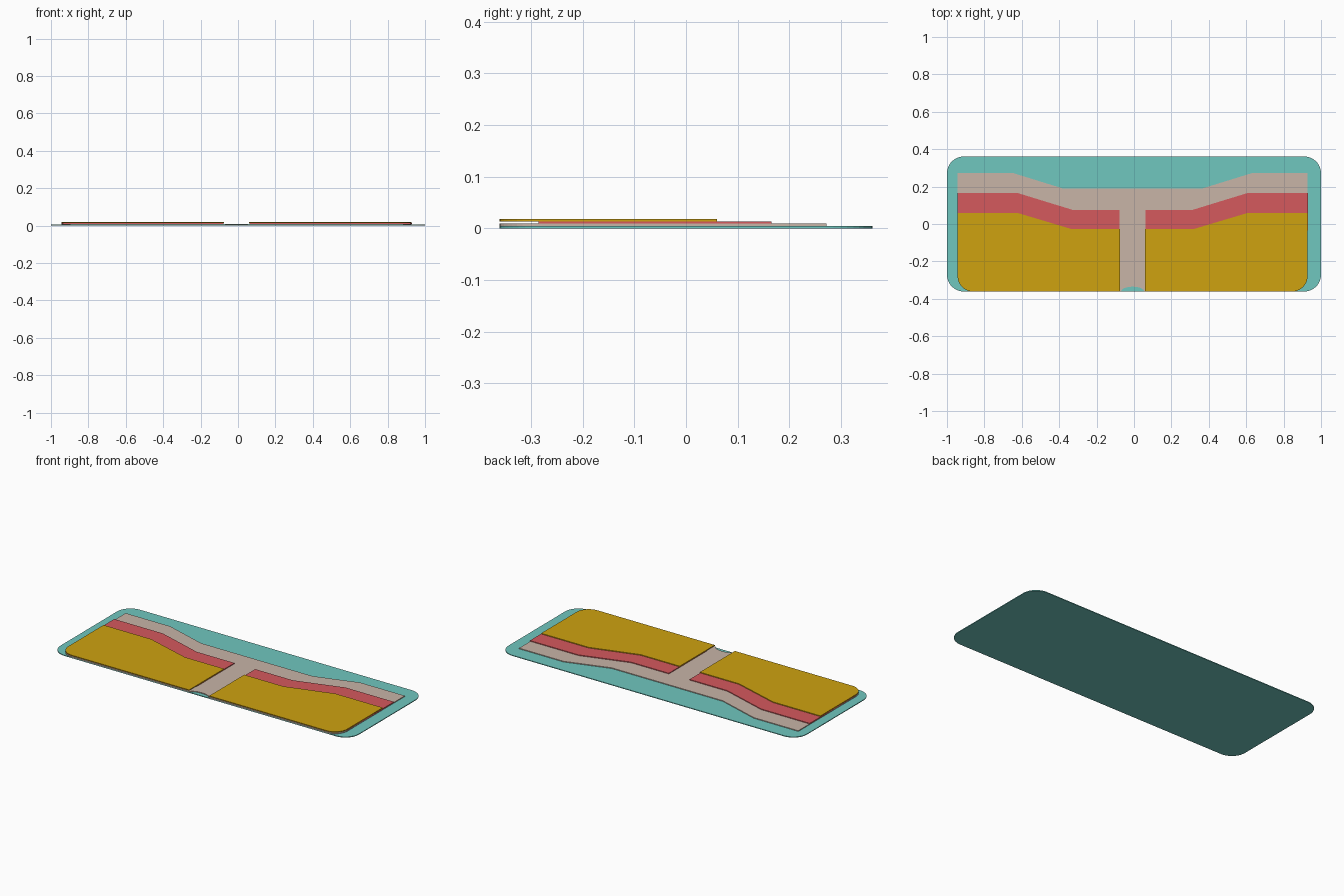
import bpy, bmesh, math

if "Cube" in bpy.data.objects:
    bpy.data.objects.remove(bpy.data.objects["Cube"])

T = 0.0045      # thickness of every layer
CX = -0.0075    # mirror axis of the inlaid layers


def material(name, rgb):
    m = bpy.data.materials.new(name)
    m.diffuse_color = (*rgb, 1)
    m.use_nodes = True
    m.node_tree.nodes["Principled BSDF"].inputs["Base Color"].default_value = m.diffuse_color
    return m


def arc(cx, cy, rx, ry, a0, a1, n=10):
    return [(cx + rx * math.cos(math.radians(a0 + (a1 - a0) * i / n)),
             cy + ry * math.sin(math.radians(a0 + (a1 - a0) * i / n)))
            for i in range(n + 1)]


def mirrored(pts):
    return [(2 * CX - x, y) for x, y in reversed(pts)]


def plate(name, outline, layer, mat):
    bm = bmesh.new()
    face = bm.faces.new([bm.verts.new((x, y, layer * T)) for x, y in outline])
    top = bmesh.ops.extrude_face_region(bm, geom=[face])["geom"]
    bmesh.ops.translate(bm, vec=(0, 0, T),
                        verts=[v for v in top if isinstance(v, bmesh.types.BMVert)])
    bmesh.ops.recalc_face_normals(bm, faces=bm.faces)
    me = bpy.data.meshes.new(name)
    bm.to_mesh(me)
    bm.free()
    ob = bpy.data.objects.new(name, me)
    me.materials.append(mat)
    bpy.context.collection.objects.link(ob)


teal = material("teal", (0.16, 0.57, 0.52))
beige = material("beige", (0.58, 0.46, 0.39))
red = material("red", (0.66, 0.10, 0.11))
gold = material("gold", (0.62, 0.36, 0.005))

# Base plate with rounded corners
R = 0.09
base = []
for sx, sy, a in ((1, 1, 0), (-1, 1, 90), (-1, -1, 180), (1, -1, 270)):
    base += arc(sx * (1 - R), sy * (0.361 - R), R, R, a, a + 90)
plate("base_plate", base, 0, teal)

# Lower layer: stepped top edge, rounded bottom corners, arched notch
half = [(0.365, 0.19), (0.63, 0.272), (0.928, 0.272)]
corner = arc(0.846, -0.279, 0.082, 0.082, 0, -90)
right = half + corner
notch = arc(CX, -0.361, 0.062, 0.026, 0, 180)
plate("lower_layer", right + notch + mirrored(right), 1, beige)

# Middle pads
pad = [(0.062, 0.076), (0.315, 0.076), (0.605, 0.165), (0.93, 0.165),
       (0.93, 0.03), (0.925, -0.285), (0.062, -0.285)]
plate("middle_pad_right", pad, 2, red)
plate("middle_pad_left", mirrored(pad), 2, red)

# Top pads
pad = [(0.06, -0.026), (0.322, -0.026), (0.61, 0.06), (0.928, 0.06)]
pad += corner + [(0.06, -0.361)]
plate("top_pad_right", pad, 3, gold)
plate("top_pad_left", mirrored(pad), 3, gold)
